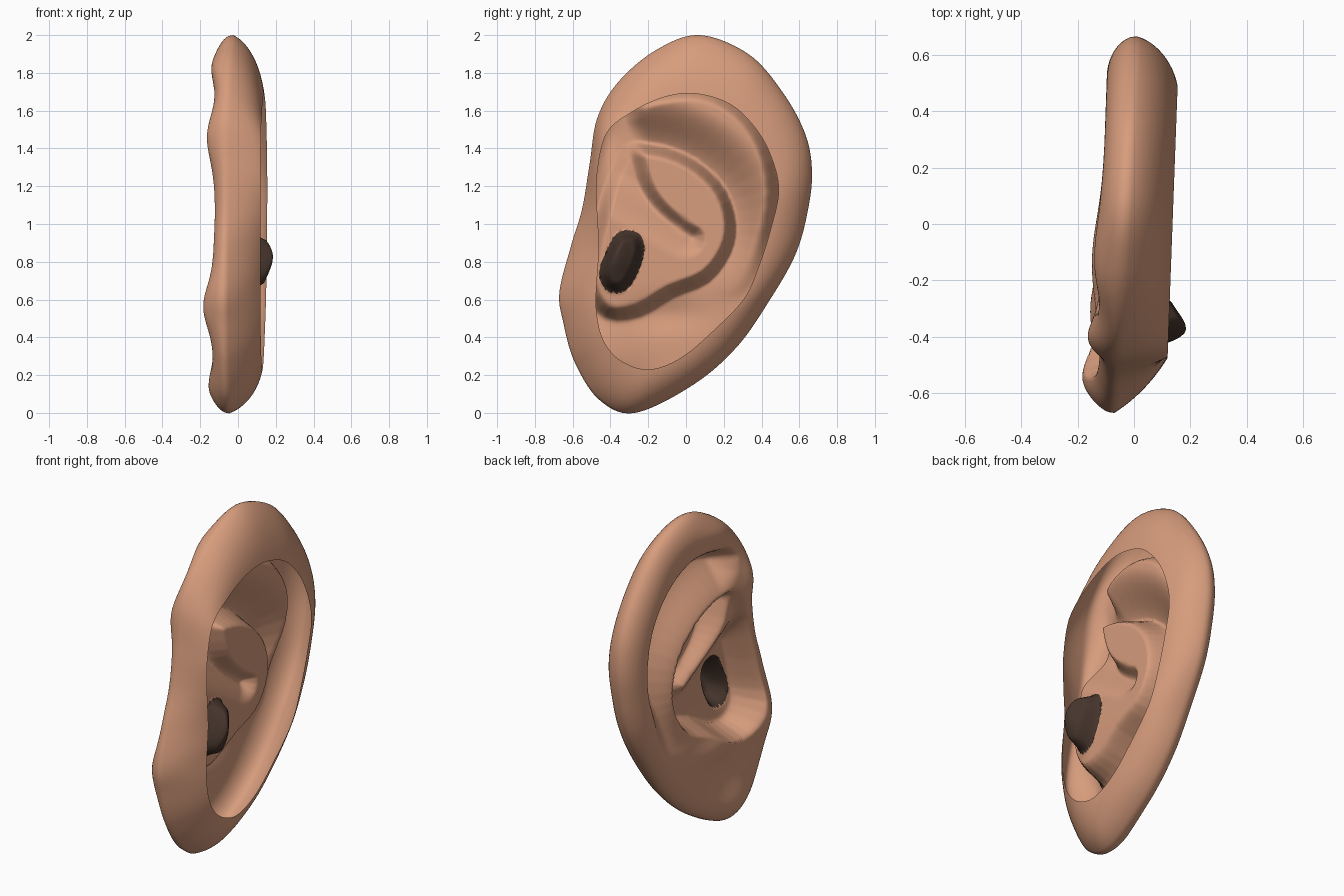
import bpy, bmesh, math
from mathutils import Vector

cube = bpy.data.objects.get("Cube")
if cube:
    bpy.data.objects.remove(cube, do_unlink=True)


def material(name, rgb):
    mat = bpy.data.materials.new(name)
    mat.use_nodes = True
    mat.diffuse_color = (*rgb, 1)
    bsdf = next(n for n in mat.node_tree.nodes if n.type == 'BSDF_PRINCIPLED')
    bsdf.inputs["Base Color"].default_value = (*rgb, 1)
    bsdf.inputs["Roughness"].default_value = 0.6
    return mat


def closed_curve(points, steps):
    """Smooth closed curve through the points (y, z)."""
    pts = [Vector(p) for p in points]
    n, out = len(pts), []
    for i in range(n):
        a, b, c, d = (pts[(i + k) % n] for k in (-1, 0, 1, 2))
        for s in range(steps):
            t = s / steps
            out.append(0.5 * (2 * b + (c - a) * t + (2 * a - 5 * b + 4 * c - d) * t * t
                              + (3 * b - a - 3 * c + d) * t ** 3))
    return out


def depth_inside(p, poly):
    """Signed distance to a closed curve, positive inside."""
    y, z = p
    best, inside = 9.0, False
    py, pz = poly[-1]
    for qy, qz in poly:
        ey, ez = qy - py, qz - pz
        t = max(0, min(1, ((y - py) * ey + (z - pz) * ez) / (ey * ey + ez * ez)))
        best = min(best, (y - py - ey * t) ** 2 + (z - pz - ez * t) ** 2)
        if (pz > z) != (qz > z) and y < py + ey * (z - pz) / ez:
            inside = not inside
        py, pz = qy, qz
    return math.sqrt(best) * (1 if inside else -1)


def smooth(t):
    t = max(0, min(1, t))
    return t * t * (3 - 2 * t)


def bump(p, cy, cz, sy, sz):
    return math.exp(-((p[0] - cy) / sy) ** 2 - ((p[1] - cz) / sz) ** 2)


# Side outline and the open edge of the shell behind it, paired point by point
outline = closed_curve([
    (.07, 2), (.33, 1.9), (.51, 1.7), (.63, 1.48), (.667, 1.28), (.645, 1.07), (.58, .84),
    (.445, .6), (.27, .35), (.04, .15), (-.27, 0), (-.46, .07), (-.59, .27), (-.65, .48),
    (-.67, .64), (-.61, .88), (-.55, 1.08), (-.51, 1.32), (-.47, 1.56), (-.36, 1.75),
    (-.16, 1.92)], 10)
opening = closed_curve([
    (.05, 1.69), (.24, 1.63), (.38, 1.49), (.46, 1.33), (.49, 1.17), (.45, .98), (.39, .79),
    (.31, .61), (.15, .44), (-.03, .29), (-.2, .23), (-.35, .28), (-.44, .39), (-.475, .55),
    (-.47, .72), (-.46, .88), (-.47, 1.07), (-.47, 1.27), (-.42, 1.48), (-.29, 1.59),
    (-.12, 1.67)], 10)

# Regions of the face: outer groove, bowl, the fold that runs into the bowl, canal
groove = closed_curve([
    (-.3, 1.63), (-.13, 1.72), (.1, 1.73), (.31, 1.62), (.45, 1.42), (.49, 1.15), (.43, .9),
    (.32, .6), (.1, .62), (0, 1), (-.14, 1.12), (-.23, 1.35)], 3)
bowl = closed_curve([
    (-.22, 1.41), (-.07, 1.38), (.08, 1.3), (.2, 1.17), (.25, 1), (.22, .85), (.11, .71),
    (-.08, .63), (-.25, .53), (-.42, .52), (-.52, .66), (-.5, .85), (-.45, 1.05),
    (-.39, 1.25), (-.31, 1.4)], 3)
fold = closed_curve([
    (-.29, 1.6), (-.25, 1.4), (-.2, 1.21), (-.12, 1.09), (0, .99), (.07, .94),
    (.03, .85), (-.2, .78), (-.6, .8), (-.6, 1.2), (-.6, 1.6)], 3)
canal = closed_curve([
    (-.35, .96), (-.25, .95), (-.22, .86), (-.26, .73), (-.33, .64), (-.42, .65),
    (-.46, .74), (-.41, .88)], 4)


def face_height(p):
    """Sideways position of the face of the ear."""
    x = -.115 + .035 * p[0]
    x -= .05 * bump(p, -.55, .56, .13, .15)      # tragus
    x -= .03 * bump(p, -.2, 1.85, .25, .1)       # upper fold
    x -= .04 * bump(p, -.42, 1.47, .1, .16)      # root of the fold
    x -= .03 * bump(p, -.3, .14, .15, .12)       # lobe
    x -= .03 * bump(p, -.12, .52, .2, .09)       # lower ridge
    in_bowl = depth_inside(p, bowl)
    ridge_slope = smooth((.02 - in_bowl) / .3)
    fade = smooth((p[1] - .55) / .45)
    groove_dip = .17 * fade * ridge_slope * smooth(depth_inside(p, groove) / .12 + .25)
    fold_rise = smooth((p[1] + .6 * p[0] - .78) / .3)
    bowl_dip = .175 * smooth(in_bowl / .085 + .35)
    bowl_dip *= 1 - .75 * fold_rise * smooth(depth_inside(p, fold) / .09 + .4)
    x += max(groove_dip, bowl_dip)
    hole = depth_inside(p, canal)
    if hole > 0:
        push = .45 + .55 * bump(p, -.375, .83, .09, .15)
        x += (.185 - x) * smooth(hole / .06 + .05) * push
    return x


def snap_to_canal(p):
    """Slide a point that is close to the canal edge onto it."""
    hole = depth_inside(p, canal)
    if abs(hole) < .007:
        e = .001
        slope = Vector((depth_inside((p.x + e, p.y), canal) - hole,
                        depth_inside((p.x, p.y + e), canal) - hole))
        if slope.length > 0:
            p = p - slope.normalized() * hole
    return p


# Rings from the open edge, around the rim and in to the middle of the face
BACK, FRONT = 12, 84
centre = Vector((-.02, 1.0))
count = len(outline)
bm = bmesh.new()
rings = []
for i in range(BACK + FRONT):
    ring = []
    for o, e in zip(outline, opening):
        rim_x = -.03 + .06 * o.x
        if i < BACK:
            u = i / BACK
            a = u * math.pi / 2
            edge_x = .137 + .037 * e.x
            bulge = .3 + .38 * smooth((o.x + .6) / .35)
            p = e.lerp(o, u + (math.sin(a) - u) * bulge)
            x = edge_x + (rim_x - edge_x) * (u + (1 - math.cos(a) - u) * bulge)
        else:
            p = snap_to_canal(o.lerp(centre, ((i - BACK) / FRONT) ** 1.25))
            t = min((o - p).length / .15, 1)
            x = rim_x + (face_height(p) - rim_x) * math.sqrt(1 - (1 - t) ** 2)
        ring.append(bm.verts.new((x, p.x, p.y)))
    rings.append(ring)

for i in range(len(rings) - 1):
    for j in range(count):
        k = (j + 1) % count
        face = bm.faces.new((rings[i][j], rings[i][k], rings[i + 1][k], rings[i + 1][j]))
        if i >= BACK:
            middle = face.calc_center_median()
            face.material_index = int(depth_inside((middle.y, middle.z), canal) > 0)
tip = bm.verts.new((face_height(centre), *centre))
for j in range(count):
    bm.faces.new((rings[-1][j], rings[-1][(j + 1) % count], tip))
for face in bm.faces:
    face.smooth = True

mesh = bpy.data.meshes.new("ear_shell")
bm.to_mesh(mesh)
bm.free()
mesh.materials.append(material("skin", (.68, .335, .205)))
mesh.materials.append(material("dark_canal", (.06, .035, .025)))
ear = bpy.data.objects.new("ear_shell", mesh)
bpy.context.collection.objects.link(ear)
